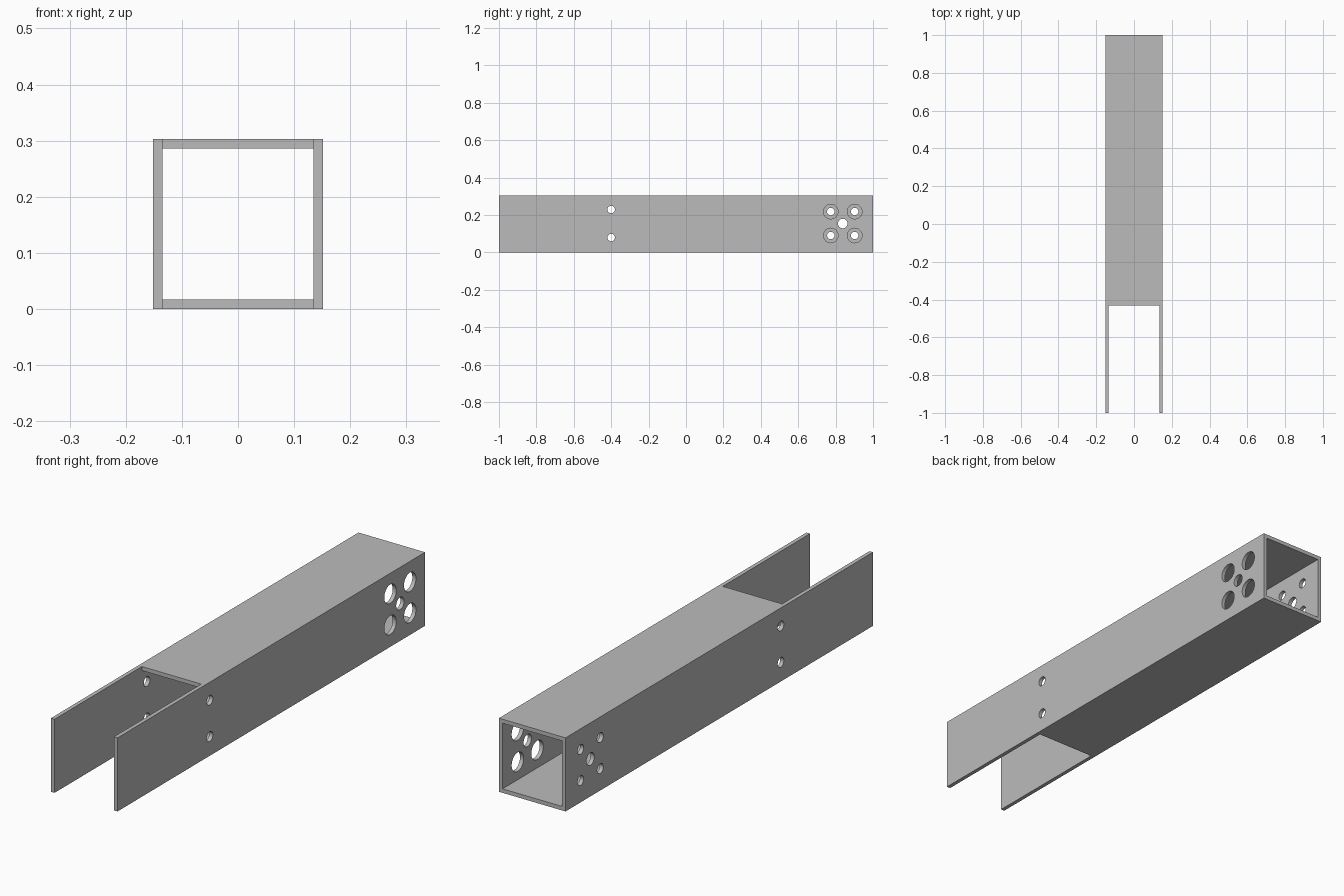
import bpy
import bmesh
from math import pi
from mathutils import Matrix, Vector

cube = bpy.data.objects.get("Cube")
if cube:
    bpy.data.objects.remove(cube, do_unlink=True)

SIZE = 0.303          # outer width and height of the square tube
WALL = 0.0165
HALF = SIZE / 2
SLOT_Y = -0.432       # the top and bottom walls stop here
HOLE, CENTRE_HOLE, ACCESS_HOLE = 0.02, 0.0255, 0.039

metal = bpy.data.materials.new("grey metal")
metal.use_nodes = True
grey = (0.5, 0.5, 0.5, 1)
metal.diffuse_color = grey
metal.node_tree.nodes["Principled BSDF"].inputs["Base Color"].default_value = grey


def make_object(name, bm):
    bmesh.ops.recalc_face_normals(bm, faces=bm.faces[:])
    mesh = bpy.data.meshes.new(name)
    bm.to_mesh(mesh)
    bm.free()
    mesh.materials.append(metal)
    obj = bpy.data.objects.new(name, mesh)
    bpy.context.collection.objects.link(obj)
    return obj


def extrude_side_profile(name, points, half_width):
    """Extrude a (y, z) outline symmetrically along x."""
    bm = bmesh.new()
    face = bm.faces.new([bm.verts.new((-half_width, y, z)) for y, z in points])
    grown = bmesh.ops.extrude_face_region(bm, geom=[face])["geom"]
    verts = [v for v in grown if isinstance(v, bmesh.types.BMVert)]
    bmesh.ops.translate(bm, verts=verts, vec=Vector((2 * half_width, 0, 0)))
    return make_object(name, bm)


def add_drill(bm, side, y, z, radius):
    place = Matrix.Translation((side * HALF, y, z)) @ Matrix.Rotation(pi / 2, 4, "Y")
    bmesh.ops.create_cone(bm, cap_ends=True, segments=32, radius1=radius,
                          radius2=radius, depth=4 * WALL, matrix=place)


# Solid bar
tube = extrude_side_profile("square_tube", [(-1, 0), (1, 0), (1, SIZE), (-1, SIZE)], HALF)

# Hollow core, widening to full height at the open front fork
low, high, out = WALL, SIZE - WALL, 0.1
core = extrude_side_profile("core_cutter", [
    (-1 - out, -out), (SLOT_Y, -out), (SLOT_Y, low), (1 + out, low),
    (1 + out, high), (SLOT_Y, high), (SLOT_Y, SIZE + out), (-1 - out, SIZE + out),
], HALF - WALL)

# Bolt holes in both side walls, with wider access holes on the left
drills = bmesh.new()
for side, corner_radius in ((-1, HOLE), (1, ACCESS_HOLE)):
    for dz in (-0.075, 0.075):
        add_drill(drills, side, -0.4, 0.154 + dz, HOLE)
    add_drill(drills, side, 0.838, 0.154, CENTRE_HOLE)
    for dy in (-0.064, 0.064):
        for dz in (-0.064, 0.064):
            add_drill(drills, side, 0.838 + dy, 0.154 + dz, corner_radius)
drill_cutter = make_object("drill_cutter", drills)

# Cut the bar and remove the helpers
cutters = (core, drill_cutter)
for cutter in cutters:
    cutter.hide_render = True
    mod = tube.modifiers.new(cutter.name, "BOOLEAN")
    mod.operation = "DIFFERENCE"
    mod.solver = "EXACT"
    mod.object = cutter
depsgraph = bpy.context.evaluated_depsgraph_get()
result = bpy.data.meshes.new_from_object(tube.evaluated_get(depsgraph))
tube.modifiers.clear()
tube.data = result
for cutter in cutters:
    bpy.data.objects.remove(cutter, do_unlink=True)

# Smooth hole walls, crisp edges
bpy.ops.object.select_all(action="DESELECT")
tube.select_set(True)
bpy.context.view_layer.objects.active = tube
bpy.ops.object.shade_smooth_by_angle(angle=pi / 6)
